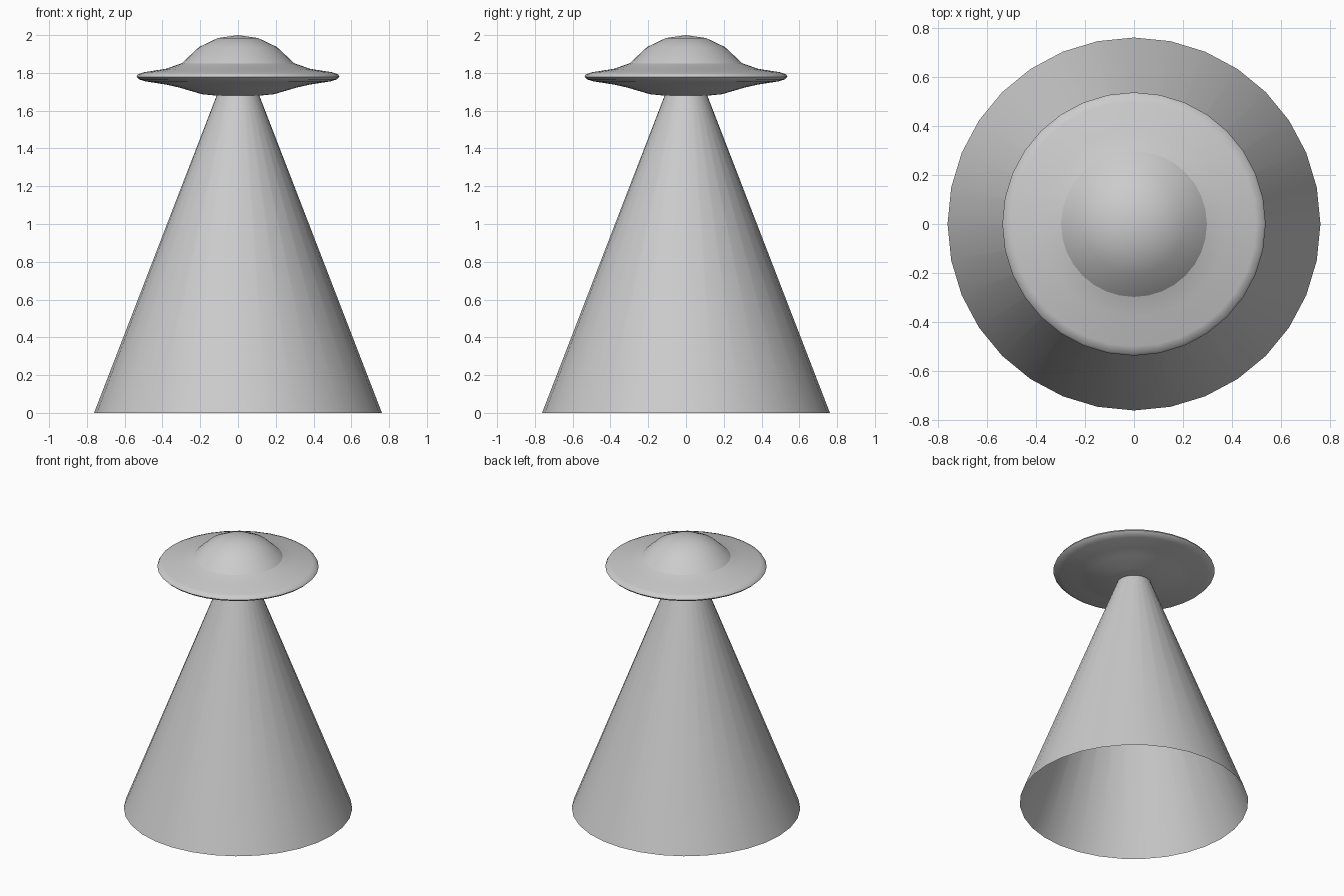
import bpy, math

if "Cube" in bpy.data.objects:
    bpy.data.objects.remove(bpy.data.objects["Cube"])

SIDES = 32

def lathe(name, profile, angle=30):
    """Spin (radius, z) points around z; radius 0 makes a pole."""
    verts, rings, faces = [], [], []
    for r, z in profile:
        n = 1 if r == 0 else SIDES
        rings.append([len(verts) + i for i in range(n)])
        for i in range(n):
            a = 2 * math.pi * i / SIDES
            verts.append((r * math.cos(a), r * math.sin(a), z))
    for lo, hi in zip(rings, rings[1:]):
        for i in range(SIDES):
            j = (i + 1) % SIDES
            quad = [lo[i % len(lo)], lo[j % len(lo)], hi[j % len(hi)], hi[i % len(hi)]]
            faces.append(list(dict.fromkeys(quad)))
    mesh = bpy.data.meshes.new(name)
    mesh.from_pydata(verts, [], faces)
    obj = bpy.data.objects.new(name, mesh)
    bpy.context.collection.objects.link(obj)
    bpy.ops.object.select_all(action='DESELECT')
    obj.select_set(True)
    bpy.context.view_layer.objects.active = obj
    bpy.ops.object.shade_smooth_by_angle(angle=math.radians(angle))
    return obj

# Light beam: open cone widening to the ground
lathe("light_beam", [(0.762, 0), (0.113, 1.68)])

# Saucer hull: belly, underside, rounded rim, upper deck
lathe("saucer_hull", [
    (0, 1.677), (0.11, 1.679), (0.19, 1.687), (0.31, 1.722), (0.38, 1.738),
    (0.49, 1.755), (0.525, 1.766), (0.538, 1.779), (0.53, 1.792),
    (0.50, 1.803), (0.38, 1.822), (0.298, 1.851)], 40)

# Cockpit dome
lathe("cockpit_dome", [(0.298, 1.851), (0.206, 1.937), (0.108, 1.984), (0, 2.0)], 40)
